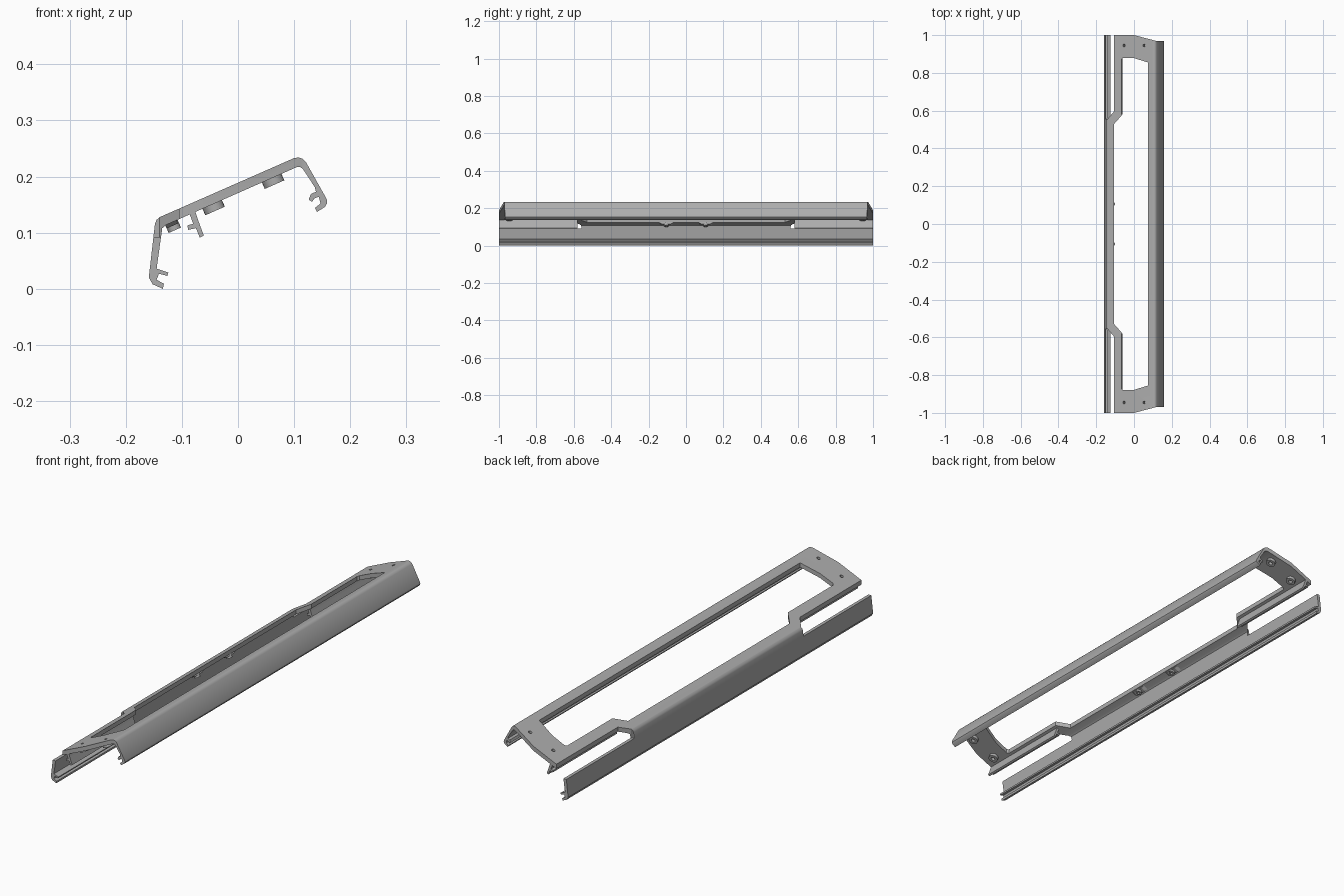
import bpy, bmesh, math
from mathutils import Matrix, Vector

cube = bpy.data.objects.get("Cube")
if cube:
    bpy.data.objects.remove(cube, do_unlink=True)

grey = bpy.data.materials.new("satin_grey")
grey.use_nodes = True
COLOR = (0.42, 0.42, 0.42, 1)
grey.diffuse_color = COLOR
grey.node_tree.nodes["Principled BSDF"].inputs["Base Color"].default_value = COLOR

TILT = math.atan(0.443)
NORMAL = Vector((-math.sin(TILT), 0, math.cos(TILT)))


def prism(bm, points, start, end):
    """Sweep a closed loop of 3D points from start to end offsets."""
    a = [bm.verts.new(Vector(p) + Vector(start)) for p in points]
    b = [bm.verts.new(Vector(p) + Vector(end)) for p in points]
    bm.faces.new(a)
    bm.faces.new(b[::-1])
    for i in range(len(a)):
        j = (i + 1) % len(a)
        bm.faces.new((a[i], b[i], b[j], a[j]))


def along_y(bm, profile, y0, y1):
    prism(bm, [(x, 0, z) for x, z in profile], (0, y0, 0), (0, y1, 0))


def along_z(bm, outline, z0, z1):
    prism(bm, [(x, y, 0) for x, y in outline], (0, 0, z0), (0, 0, z1))


def finish(bm, name):
    bmesh.ops.recalc_face_normals(bm, faces=bm.faces)
    mesh = bpy.data.meshes.new(name)
    bm.to_mesh(mesh)
    bm.free()
    mesh.materials.append(grey)
    ob = bpy.data.objects.new(name, mesh)
    bpy.context.collection.objects.link(ob)
    return ob


def activate(ob):
    bpy.ops.object.select_all(action="DESELECT")
    ob.select_set(True)
    bpy.context.view_layer.objects.active = ob


def smooth(ob):
    activate(ob)
    bpy.ops.object.shade_smooth_by_angle(angle=math.radians(32))


def ring(name, x, y, z, outer, inner, height):
    """Hollow boss hanging below a point on the tilted plate."""
    bm = bmesh.new()
    pts = [(inner, 0), (outer, 0), (outer, -height), (inner, -height)]
    vs = [bm.verts.new((r, 0, h)) for r, h in pts]
    edges = [bm.edges.new((vs[i], vs[(i + 1) % 4])) for i in range(4)]
    bmesh.ops.spin(bm, geom=vs + edges, axis=(0, 0, 1), cent=(0, 0, 0),
                   steps=24, angle=math.tau)
    bmesh.ops.remove_doubles(bm, verts=bm.verts, dist=0.0001)
    bm.transform(Matrix.Translation((x, y, z)) @ Matrix.Rotation(-TILT, 4, "Y"))
    smooth(finish(bm, name))


# Extruded shell: side wall with hooked foot, sloping plate, hooked flange
SHELL = [(-.148, .116), (-.145, .123), (-.139, .128), (.1, .233), (.108, .234),
         (.115, .232), (.121, .226), (.158, .16), (.159, .153), (.155, .146),
         (.141, .137), (.137, .144), (.147, .152), (.144, .164), (.136, .161),
         (.132, .155), (.126, .159), (.13, .169), (.139, .173), (.137, .181),
         (.116, .213), (.111, .217), (.105, .217), (-.128, .114), (-.135, .108),
         (-.145, .036), (-.124, .029), (-.126, .023), (-.141, .027),
         (-.145, .016), (-.132, .009), (-.134, 0), (-.152, .008), (-.159, .02)]
bm = bmesh.new()
along_y(bm, SHELL, -1, 1)
shell = finish(bm, "cover_shell")

# Cutters: window, side gaps, slanted end corners and screw holes
bm = bmesh.new()
half = [(.075, .855), (0, .878), (-.058, .88), (-.065, .873), (-.065, .575),
        (-.105, .53)]
along_z(bm, half + [(x, -y) for x, y in reversed(half)], .06, .4)
for s in (-1, 1):
    gap = [(-.25, .555), (-.14, .555), (-.105, .597), (-.105, 1.1), (-.25, 1.1)]
    along_z(bm, [(x, y * s) for x, y in gap], .092, .4)
    corner = [(0, 1), (.115, .97), (.25, .965), (.25, 1.1), (0, 1.1)]
    along_z(bm, [(x, y * s) for x, y in corner], .05, .4)
    for x, z in ((-.05, .16), (.056, .207)):
        bmesh.ops.create_cone(
            bm, cap_ends=True, segments=16, radius1=.007, radius2=.007, depth=.08,
            matrix=Matrix.Translation((x, .945 * s, z)) @ Matrix.Rotation(-TILT, 4, "Y"))
cutter = finish(bm, "opening_cutter")
cutter.hide_render = True
activate(shell)
cut = shell.modifiers.new("openings", "BOOLEAN")
cut.object = cutter
cut.operation = "DIFFERENCE"
cut.solver = "EXACT"
bpy.ops.object.modifier_apply(modifier=cut.name)
bpy.data.objects.remove(cutter, do_unlink=True)
smooth(shell)

# Hooked rails under the plate, beside each side gap
RAIL = [(-.088, .138), (-.08, .116), (-.09, .113), (-.089, .105), (-.075, .108),
        (-.068, .091), (-.061, .095), (-.072, .125), (-.077, .14)]
for side, s in (("front", -1), ("back", 1)):
    bm = bmesh.new()
    along_y(bm, RAIL, .58 * s, s)
    finish(bm, side + "_rail")
    # End screw bosses
    for part, x, z in (("low", -.0465, .1515), ("high", .0595, .1985)):
        ring(f"{side}_{part}_screw_boss", x, .945 * s, z, .019, .008, .014)
    # Middle clip: ring and chamfered tab below the narrow strip
    ring(side + "_clip_ring", -.119, .105 * s, .119, .012, .005, .016)
    bm = bmesh.new()
    tab = [(-.04, 0), (-.025, -.008), (.025, -.008), (.04, 0)]
    base = Vector((-.13, .105 * s, .115))
    slope = Vector((math.cos(TILT), 0, math.sin(TILT))) * .022
    prism(bm, [base + Vector((0, y, 0)) + NORMAL * h for y, h in tab],
          (0, 0, 0), slope)
    finish(bm, side + "_clip_tab")
